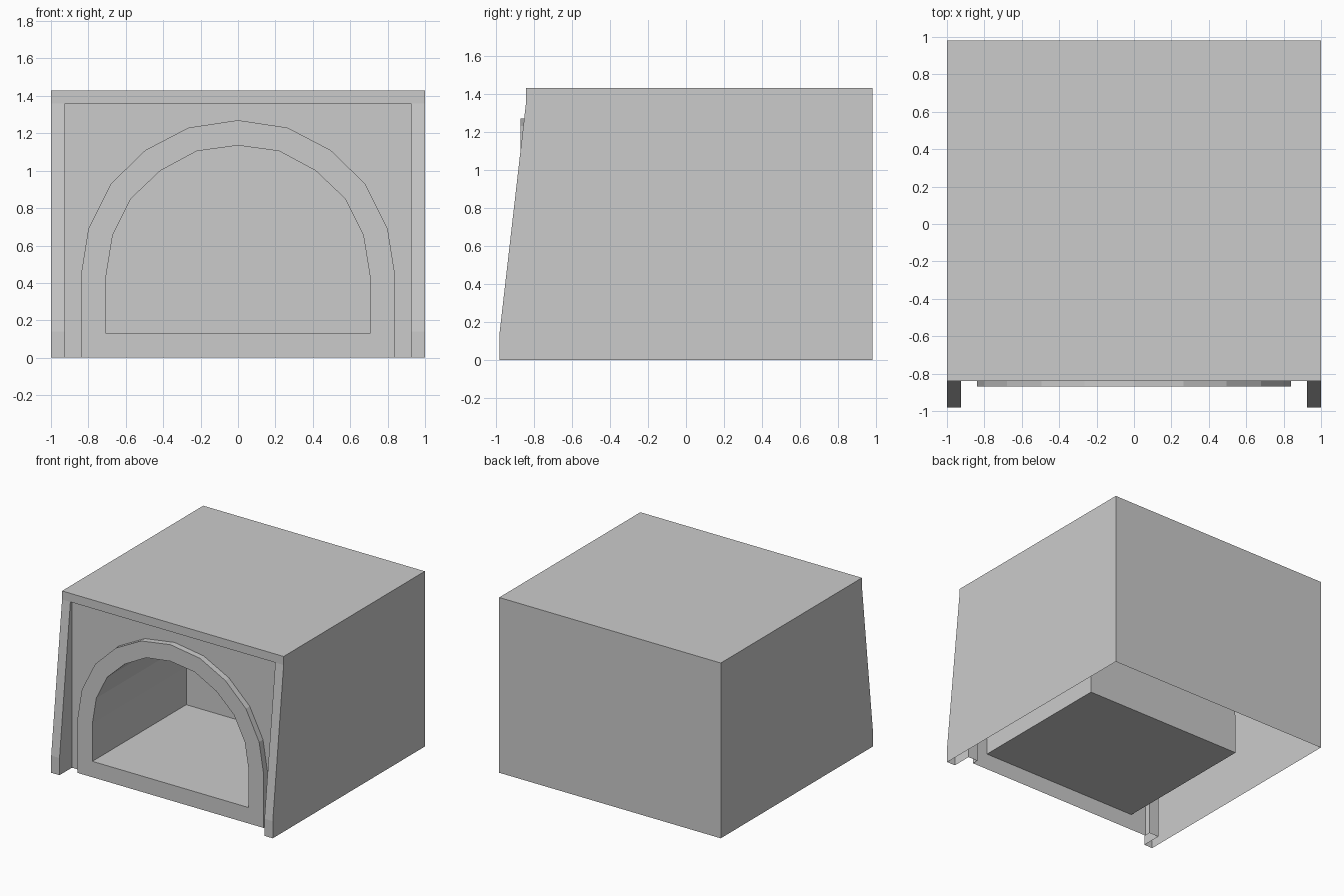
import bpy, bmesh

if "Cube" in bpy.data.objects:
    bpy.data.objects.remove(bpy.data.objects["Cube"])

FRONT, BACK, TOP = -0.98, 0.98, 1.43      # outer limits
LIP_Y, LIP_Z = -0.84, 1.36                # upper end of the raked front, beam underside
WALL, RING, TUNNEL = -0.82, -0.87, 0.34   # y of front wall, arch face, tunnel back
POST, SILL = 0.925, 0.13                  # inner x of posts, floor height


def strip(a, b):
    """Quads joining two polylines of equal length."""
    return [[a[i], b[i], b[i + 1], a[i + 1]] for i in range(len(a) - 1)]


def build(name, faces):
    bm = bmesh.new()
    for f in faces:
        bm.faces.new([bm.verts.new(p) for p in f])
    bmesh.ops.remove_doubles(bm, verts=bm.verts, dist=1e-4)
    me = bpy.data.meshes.new(name)
    bm.to_mesh(me)
    bm.free()
    ob = bpy.data.objects.new(name, me)
    bpy.context.collection.objects.link(ob)
    return ob


def mirrored(half):
    """Complete a right-hand (x, z) path that ends on the centre line."""
    return half + [(-x, z) for x, z in half[-2::-1]]


def at(path, y):
    return [(x, y, z) for x, z in path]


outer = mirrored([(.84, 0), (.84, .44), (.80, .69), (.68, .93), (.495, 1.11), (.265, 1.23), (0, 1.27)])
inner = mirrored([(.705, 0), (.705, .44), (.67, .655), (.573, .85), (.415, 1.0), (.22, 1.105), (0, 1.135)])
tunnel = [(x, max(z, SILL)) for x, z in inner]

# Outer shell, open underneath
rake = [(FRONT, 0), (FRONT, .14), (LIP_Y, LIP_Z)]
side = rake + [(LIP_Y, TOP), (BACK, TOP), (BACK, 0)]
build("outer_shell", [
    [(1, y, z) for y, z in side[::-1]],
    [(-1, y, z) for y, z in side],
    [(1, BACK, 0), (-1, BACK, 0), (-1, BACK, TOP), (1, BACK, TOP)],
    [(-1, LIP_Y, TOP), (1, LIP_Y, TOP), (1, BACK, TOP), (-1, BACK, TOP)],
])

# Raked posts and top beam with their inner reveals
frame = [[(-1, LIP_Y, LIP_Z), (1, LIP_Y, LIP_Z), (1, LIP_Y, TOP), (-1, LIP_Y, TOP)],
         [(-POST, LIP_Y, LIP_Z), (-POST, WALL, LIP_Z), (POST, WALL, LIP_Z), (POST, LIP_Y, LIP_Z)]]
for s in (1, -1):
    edge = [(s * POST, y, z) for y, z in rake]
    corner = [(s, y, z) for y, z in rake]
    rear = [(x, WALL, z) for x, y, z in edge]
    for f in strip(edge, corner) + strip(rear, edge):
        frame.append(f[::s])
build("front_frame", frame)

# Recessed front wall around the arch
build("front_wall", [at([(POST, 0), (POST, LIP_Z), (-POST, LIP_Z), (-POST, 0)] + outer[::-1], WALL)])

# Raised arch surround
build("arch_surround", strip(at(inner, RING), at(outer, RING)) + strip(at(outer, RING), at(outer, WALL)))

# Arched chamber with floor, back and front sill
x = inner[0][0]
build("chamber", strip(at(tunnel, TUNNEL), at(tunnel, RING)) + [
    at(tunnel, TUNNEL),
    [(-x, RING, SILL), (x, RING, SILL), (x, TUNNEL, SILL), (-x, TUNNEL, SILL)],
    [(-x, RING, 0), (x, RING, 0), (x, RING, SILL), (-x, RING, SILL)],
])
